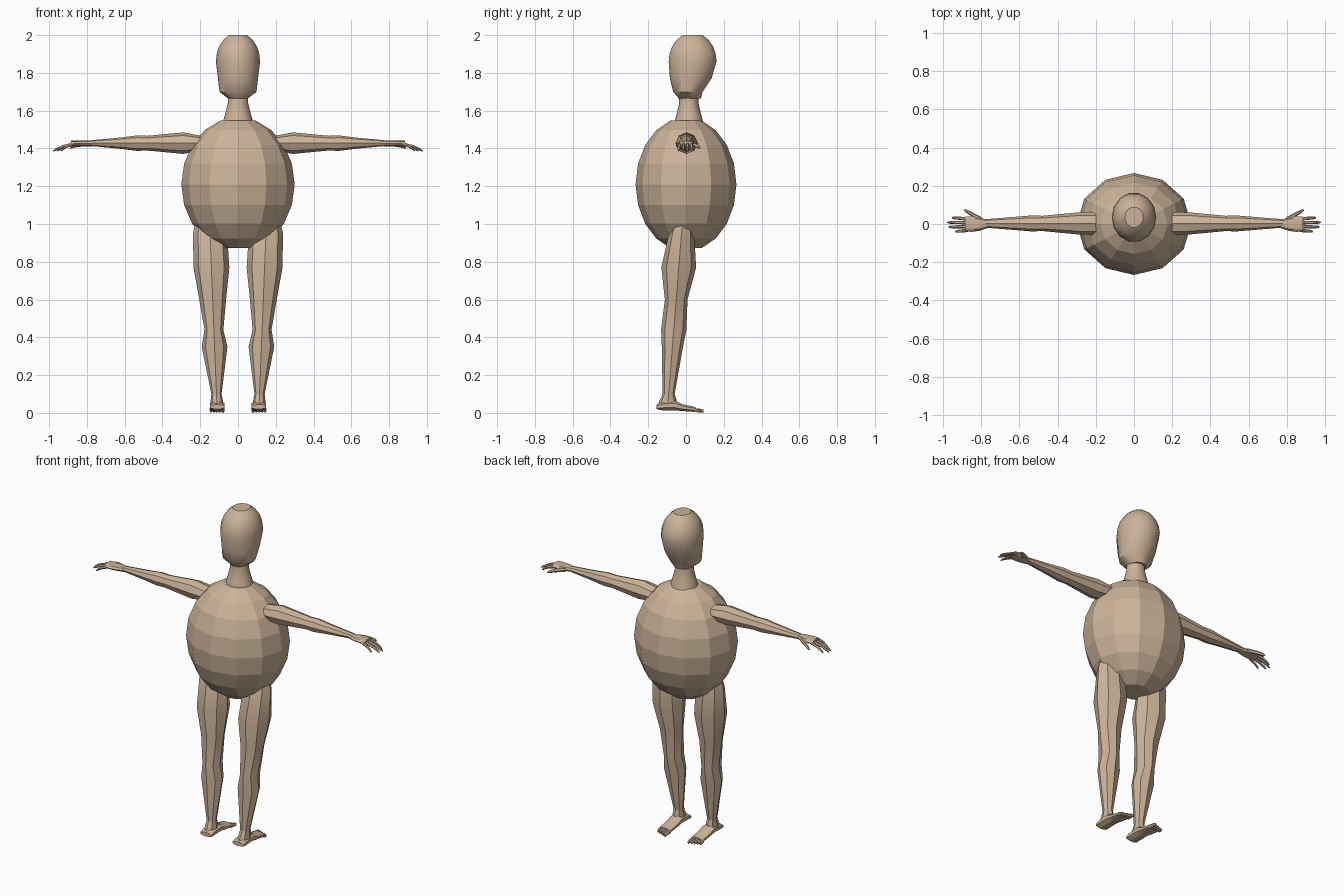
import bpy
import bmesh
from math import sin, cos, pi

cube = bpy.data.objects.get("Cube")
if cube:
    bpy.data.objects.remove(cube, do_unlink=True)

skin = bpy.data.materials.new("tan skin")
skin.use_nodes = True
tan_colour = (0.6, 0.45, 0.32, 1)
skin.diffuse_color = tan_colour
skin.node_tree.nodes["Principled BSDF"].inputs["Base Color"].default_value = tan_colour

# Each axis turns (along, across, other) into (x, y, z)
AXES = {
    "x": lambda along, across, other: (along, across, other),
    "y": lambda along, across, other: (across, along, other),
    "z": lambda along, across, other: (across, other, along),
}


def loft(name, axis, rings, sides=8, smooth_angle=0.4, mirror=True, boxy=False):
    """Skin oval rings (along, centre, radius, centre, radius) strung on an axis."""
    bm = bmesh.new()
    loops = []
    for along, centre_a, radius_a, centre_b, radius_b in rings:
        loop = []
        for side in range(sides):
            angle = 2 * pi * side / sides
            if boxy:
                angle += pi / sides
            grow = 1 / cos(pi / sides) if boxy else 1
            across = centre_a + radius_a * grow * cos(angle)
            other = centre_b + radius_b * grow * sin(angle)
            loop.append(bm.verts.new(AXES[axis](along, across, other)))
        loops.append(loop)
    for low, high in zip(loops, loops[1:]):
        for side in range(sides):
            after = (side + 1) % sides
            bm.faces.new((low[side], low[after], high[after], high[side]))
    bm.faces.new(loops[0])
    bm.faces.new(loops[-1])
    bmesh.ops.recalc_face_normals(bm, faces=bm.faces)
    mesh = bpy.data.meshes.new(name)
    bm.to_mesh(mesh)
    bm.free()
    mesh.materials.append(skin)
    obj = bpy.data.objects.new(name, mesh)
    bpy.context.collection.objects.link(obj)
    if mirror:
        obj.modifiers.new("Mirror", "MIRROR").use_mirror_merge = False
    if smooth_angle:
        bpy.ops.object.select_all(action="DESELECT")
        obj.select_set(True)
        bpy.context.view_layer.objects.active = obj
        bpy.ops.object.shade_smooth_by_angle(angle=smooth_angle)


# Faceted egg torso, one ring per band of latitude
torso_rings = []
for band in range(-4, 5):
    latitude = band * pi / 10
    width = 0.3 * cos(latitude)
    torso_rings.append((1.21 + 0.355 * sin(latitude), 0, width, 0, width * 0.89))
loft("torso", "z", torso_rings, sides=12, smooth_angle=0, mirror=False)

# Neck flares into the torso
neck_rings = [(z, 0, radius, 0.015, radius * 0.95)
              for z, radius in ((1.54, 0.08), (1.59, 0.066), (1.64, 0.054), (1.7, 0.054))]
loft("neck", "z", neck_rings, sides=12, smooth_angle=0.7, mirror=False)

# Head: tapered jaw below, domed skull above
head_rings = [(1.665, 0, 0.053, 0.02, 0.06),
              (1.7, 0, 0.098, 0.01, 0.08),
              (1.77, 0, 0.106, 0.025, 0.113)]
for step in range(5):
    rise = step * pi / 11
    head_rings.append((1.86 + 0.154 * sin(rise), 0, 0.117 * cos(rise),
                       0.035, 0.13 * cos(rise)))
loft("head", "z", head_rings, sides=14, smooth_angle=0.6, mirror=False)

# Legs lean back and inward toward the ankle: (height, half width, half depth)
leg_sizes = ((1.03, 0.07, 0.04), (0.95, 0.09, 0.067), (0.77, 0.095, 0.092),
             (0.6, 0.071, 0.06), (0.44, 0.05, 0.067), (0.35, 0.068, 0.056),
             (0.1, 0.027, 0.032), (0.04, 0.036, 0.055))
loft("leg", "z", [(z, 0.11 + 0.04 * z, wide, 0.08 * z - 0.1, deep)
                  for z, wide, deep in leg_sizes])

# Wedge feet: (distance, middle height, half height)
foot_sizes = ((-0.155, 0.032, 0.012), (-0.13, 0.036, 0.022),
              (-0.06, 0.04, 0.027), (-0.02, 0.028, 0.018), (0.05, 0.018, 0.013))
loft("foot", "y", [(y, 0.11, 0.038, z, thick) for y, z, thick in foot_sizes], boxy=True)

# Five toes, shorter toward the outside
for toe in range(5):
    x = 0.08 + 0.016 * toe
    tip = 0.092 - 0.006 * toe
    half = 0.008 if toe else 0.01
    loft("toe_" + str(toe + 1), "y",
         [(0.04, x, half, 0.016, 0.012),
          (tip - 0.01, x, half, 0.012, 0.01),
          (tip, x, half / 2, 0.008, half)], sides=6)

# Arms held straight out: (distance, half depth, half height)
arm_sizes = ((0.2, 0.06, 0.04), (0.29, 0.058, 0.057), (0.48, 0.04, 0.039),
             (0.535, 0.042, 0.041), (0.62, 0.035, 0.03), (0.78, 0.022, 0.015))
loft("arm", "x", [(x, 0.003, deep, 1.428, tall) for x, deep, tall in arm_sizes])

# Flat palm
palm_sizes = ((0.77, 0.022), (0.81, 0.036), (0.85, 0.041), (0.885, 0.039))
loft("palm", "x", [(x, 0, half, 1.426, 0.015) for x, half in palm_sizes])


def digit(name, start, tip, y_start, y_tip, drop, radius):
    """Tapered finger that bends downward toward its tip."""
    rings = []
    for reach, thin in ((0, 1), (0.55, 0.95), (0.9, 0.75), (1, 0.35)):
        rings.append((start + (tip - start) * reach,
                      y_start + (y_tip - y_start) * reach, radius * thin,
                      1.424 - drop * reach ** 1.7, radius * thin))
    loft(name, "x", rings, sides=6)


# Fingers fan out, longest in the middle
for index, finger in enumerate(("index", "middle", "ring", "little")):
    y = 0.027 - 0.02 * index
    digit(finger + "_finger", 0.87, 0.98 - 0.015 * (index - 1.3) ** 2, y, y * 1.2, 0.037, 0.009)
digit("thumb", 0.8, 0.89, 0.025, 0.073, 0.02, 0.012)
